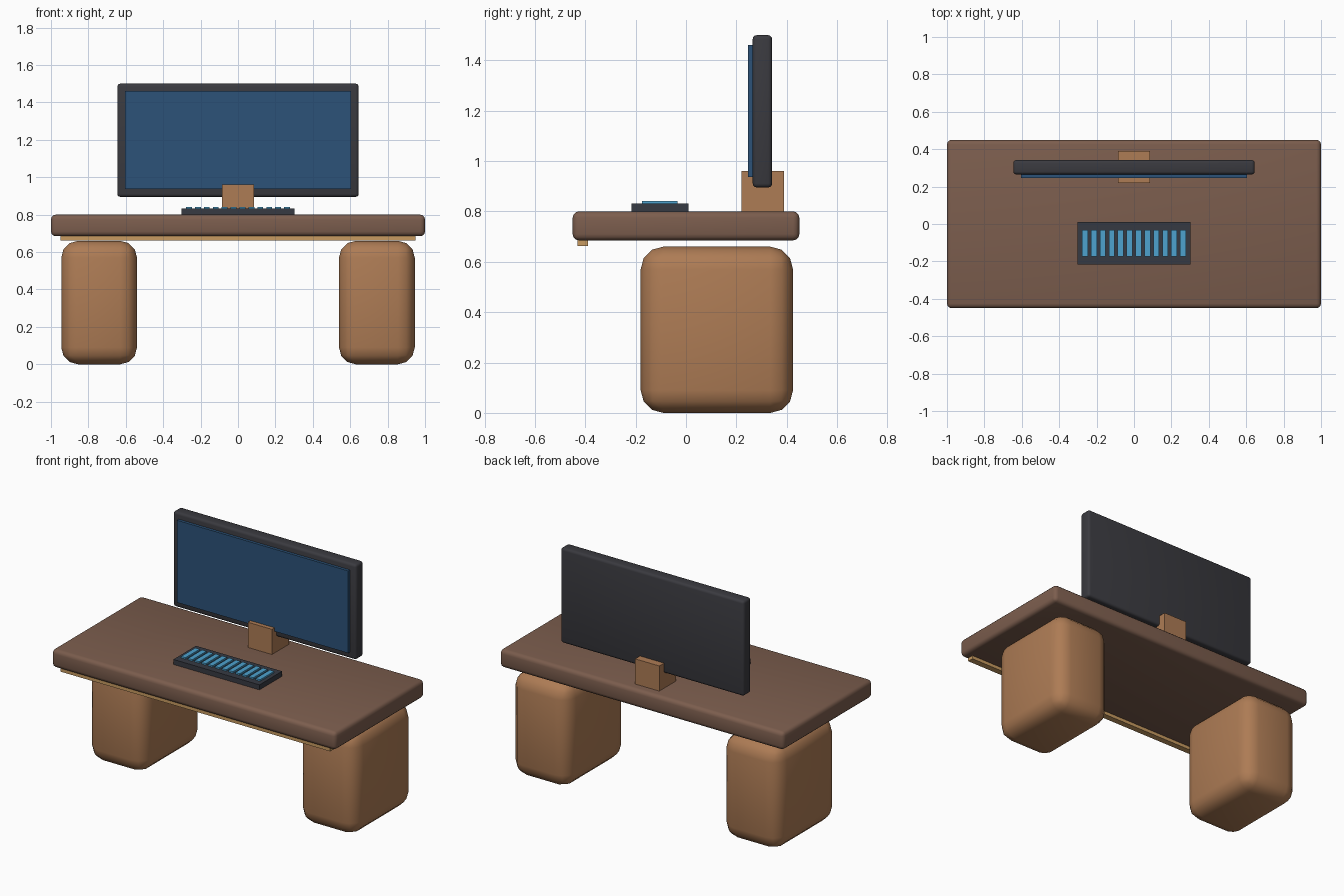
import bpy

cube = bpy.data.objects.get("Cube")
if cube:
    bpy.data.objects.remove(cube, do_unlink=True)


def material(name, r, g, b):
    mat = bpy.data.materials.new(name)
    mat.use_nodes = True
    mat.diffuse_color = (r, g, b, 1)
    node = next(n for n in mat.node_tree.nodes if n.type == "BSDF_PRINCIPLED")
    node.inputs["Base Color"].default_value = (r, g, b, 1)
    node.inputs["Roughness"].default_value = 0.7
    return mat


dark_wood = material("dark wood", 0.20, 0.11, 0.075)
warm_wood = material("warm wood", 0.42, 0.20, 0.09)
light_trim = material("light trim", 0.58, 0.33, 0.12)
charcoal = material("charcoal", 0.042, 0.042, 0.050)
keyboard_grey = material("keyboard grey", 0.037, 0.042, 0.055)
screen_blue = material("screen blue", 0.025, 0.085, 0.19)
key_blue = material("key blue", 0.075, 0.36, 0.62)


def box(name, mat, x, y, z, bevel=0, segments=3):
    """Box spanning the (min, max) ranges, with optional soft edges."""
    spans = (x, y, z)
    bpy.ops.mesh.primitive_cube_add(size=1, location=[(a + b) / 2 for a, b in spans])
    obj = bpy.context.object
    obj.name = name
    obj.scale = [b - a for a, b in spans]
    bpy.ops.object.transform_apply(location=False, rotation=False, scale=True)
    obj.data.materials.append(mat)
    if bevel:
        mod = obj.modifiers.new("soft edges", "BEVEL")
        mod.width = bevel
        mod.segments = segments
        bpy.ops.object.shade_smooth()
    return obj


# Desk
box("desktop", dark_wood, (-1, 1), (-0.45, 0.45), (0.685, 0.80), 0.025)
box("front_trim", light_trim, (-0.95, 0.95), (-0.43, -0.39), (0.663, 0.69))
for side, x in (("left", (0.54, 0.945)), ("right", (-0.945, -0.54))):
    box(side + "_pedestal", warm_wood, x, (-0.18, 0.425), (0, 0.66), 0.09)

# Monitor
box("monitor_stand", warm_wood, (-0.085, 0.085), (0.22, 0.39), (0.79, 0.96))
box("monitor_body", charcoal, (-0.645, 0.645), (0.265, 0.342), (0.895, 1.5), 0.016)
box("monitor_screen", screen_blue, (-0.603, 0.603), (0.247, 0.28), (0.937, 1.46))

# Keyboard with a single row of long keys
box("keyboard_base", keyboard_grey, (-0.303, 0.303), (-0.217, 0.01), (0.795, 0.832))
KEYS = 12
for i in range(KEYS):
    cx = (i - (KEYS - 1) / 2) * 0.0477
    box(f"key_{i + 1}", key_blue, (cx - 0.0155, cx + 0.0155), (-0.175, -0.033), (0.83, 0.842))
